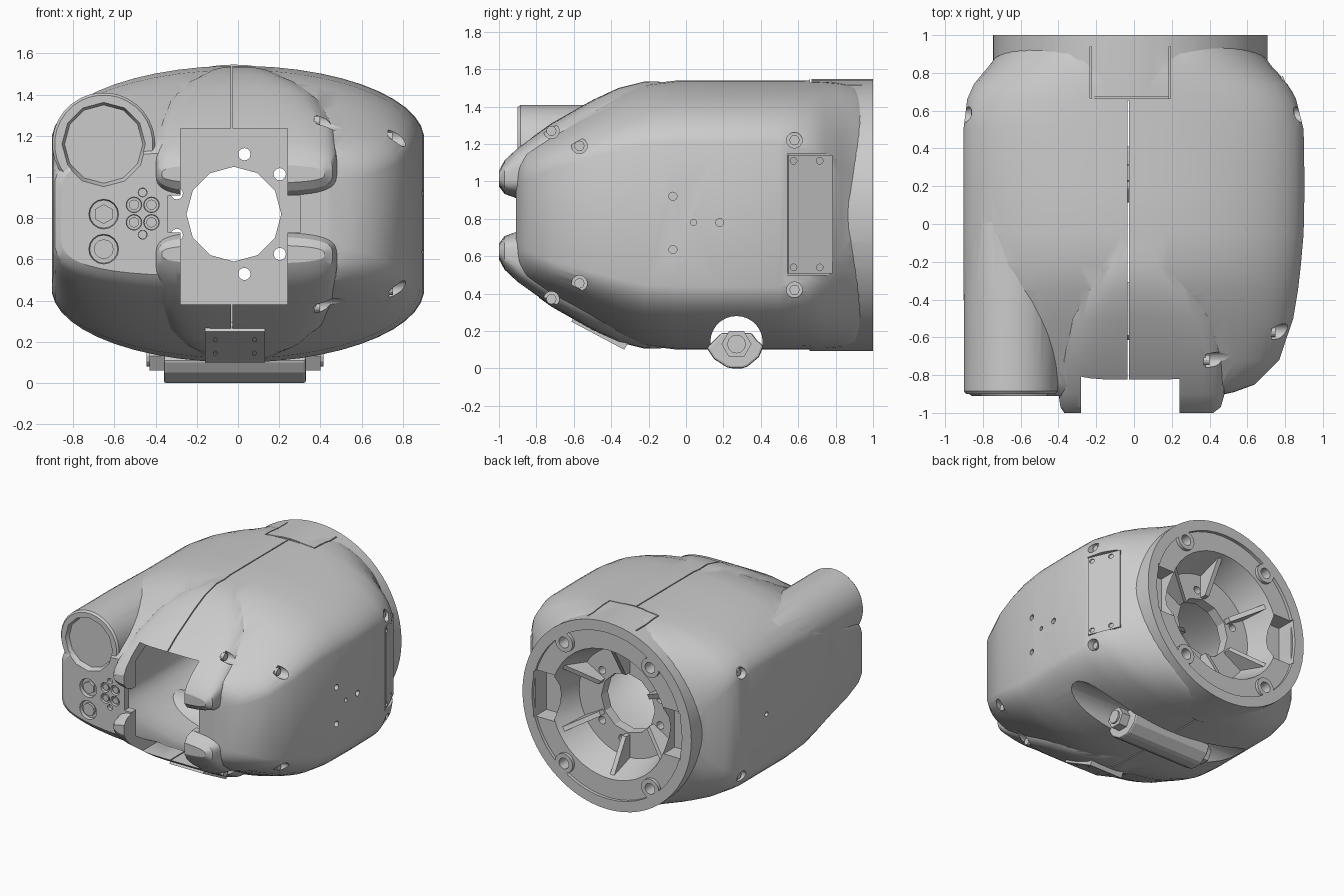
import bpy, bmesh
from math import pi, cos, sin, copysign, radians
from mathutils import Matrix, Vector

if "Cube" in bpy.data.objects:
    bpy.data.objects.remove(bpy.data.objects["Cube"])

CX, CZ = -0.02, 0.82          # axis of the rear flange


def finish(name, bm, smooth=True):
    bmesh.ops.recalc_face_normals(bm, faces=bm.faces)
    me = bpy.data.meshes.new(name)
    bm.to_mesh(me)
    bm.free()
    ob = bpy.data.objects.new(name, me)
    bpy.context.collection.objects.link(ob)
    if smooth:
        shade(ob)
    return ob


def shade(ob, angle=28):
    bpy.ops.object.select_all(action='DESELECT')
    ob.select_set(True)
    bpy.context.view_layer.objects.active = ob
    bpy.ops.object.shade_smooth_by_angle(angle=radians(angle))


def box(name, x0, x1, y0, y1, z0, z1, rot=None):
    bm = bmesh.new()
    mid = Vector(((x0 + x1) / 2, (y0 + y1) / 2, (z0 + z1) / 2))
    m = Matrix.Translation(mid) @ (rot or Matrix()) @ Matrix.Diagonal((x1 - x0, y1 - y0, z1 - z0, 1))
    bmesh.ops.create_cube(bm, size=1, matrix=m)
    return finish(name, bm, False)


def cyl(name, axis, c, r, depth, n=16, r2=None):
    bm = bmesh.new()
    rot = {'X': Matrix.Rotation(pi / 2, 4, 'Y'), 'Y': Matrix.Rotation(pi / 2, 4, 'X')}[axis]
    bmesh.ops.create_cone(bm, cap_ends=True, segments=n, radius1=r, radius2=r if r2 is None else r2,
                          depth=depth, matrix=Matrix.Translation(c) @ rot)
    return finish(name, bm)


def prism(name, pts, x0, x1, m=None):
    """Extrude a (y, z) outline along x."""
    bm = bmesh.new()
    a, b = [[bm.verts.new((x, y, z)) for y, z in pts] for x in (x0, x1)]
    bm.faces.new(a)
    bm.faces.new(b)
    for i in range(len(pts)):
        j = (i + 1) % len(pts)
        bm.faces.new((a[i], a[j], b[j], b[i]))
    if m:
        bm.transform(m)
    return finish(name, bm, False)


def loft(name, sections, inset=0, n=48, cx=0):
    """Skin sections (y, left, right, bottom, top, power, flat share of the side)."""
    bm = bmesh.new()
    rings = []
    for y, l, r, zb, zt, p, h in sections:
        ring = []
        for i in range(n):
            c, s = cos(2 * pi * (i + .5) / n), sin(2 * pi * (i + .5) / n)
            w = (r if c > 0 else l) - inset
            x = cx + w * copysign(abs(c) ** (2 / p), c)
            rise = copysign(h + (1 - h) * abs(s) ** (2 / p), s)
            ring.append(bm.verts.new((x, y, (zb + zt) / 2 + ((zt - zb) / 2 - inset) * rise)))
        rings.append(ring)
    for a, b in zip(rings, rings[1:]):
        for i in range(n):
            bm.faces.new((a[i], a[(i + 1) % n], b[(i + 1) % n], b[i]))
    bm.faces.new(rings[0])
    bm.faces.new(rings[-1])
    return finish(name, bm)


def boolean(ob, tool, op='DIFFERENCE'):
    mod = ob.modifiers.new('b', 'BOOLEAN')
    mod.operation, mod.object, mod.solver = op, tool, 'EXACT'
    bpy.context.view_layer.objects.active = ob
    bpy.ops.object.modifier_apply(modifier=mod.name)
    bpy.data.objects.remove(tool)


# Main housing skin
S = [(-.91, .86, .44, .52, 1.12, 3.2, .3), (-.89, .89, .53, .49, 1.15, 2.8, .4),
     (-.85, .90, .64, .45, 1.19, 2.5, .45), (-.72, .90, .77, .37, 1.265, 2.3, .5),
     (-.5, .90, .845, .25, 1.395, 2.1, .5), (-.35, .905, .87, .17, 1.475, 2, .5),
     (-.22, .905, .885, .12, 1.52, 2, .5), (-.05, .905, .9, .1, 1.54, 2, .5),
     (.2, .905, .905, .1, 1.54, 2, .5), (.5, .905, .9, .1, 1.54, 2, .5),
     (.66, .885, .86, .1, 1.54, 2.02, .45), (.74, .85, .82, .1, 1.54, 2.08, .36),
     (.83, .775, .735, .105, 1.535, 2.15, .22), (.90, .72, .68, .115, 1.525, 2.3, .07),
     (.94, .69, .65, .14, 1.50, 2.4, 0), (.95, .62, .58, .2, 1.44, 2.4, 0)]
body = loft('housing', S)

# Upper and lower nose lobes, mirrored about the axis
L = [(-1, .37, .42, .97, 1.06, 3, 0), (-.97, .39, .46, .93, 1.115, 3.5, 0), (-.9, .40, .48, .905, 1.18, 4, 0),
     (-.72, .40, .48, .9, 1.31, 4, 0), (-.5, .38, .45, .9, 1.435, 3.5, 0), (-.36, .34, .39, .9, 1.50, 3, 0),
     (-.22, .27, .30, .9, 1.535, 2.7, 0), (-.02, .15, .15, .9, 1.53, 2.5, 0)]
for tag, sec in (('upper', L), ('lower', [(y, l, r, 1.64 - t, 1.64 - b, p, h) for y, l, r, b, t, p, h in L])):
    boolean(body, loft(tag + '_lobe', sec), 'UNION')

# Lens tube fading into the side, and rear flange
T = [(-.9, .238, .238, .922, 1.398, 2, 0), (-.885, .25, .25, .91, 1.41, 2, 0), (-.4, .25, .25, .91, 1.41, 2, 0),
     (0, .235, .25, .91, 1.405, 2, 0), (.35, .16, .2, .91, 1.33, 2, 0)]
boolean(body, loft('lens_tube', T, 0, 32, -.652), 'UNION')
boolean(body, cyl('flange', 'Y', (CX, .83, CZ), .726, .34, 64), 'UNION')

# Hollow interior, keeping an arch over the cross bar
cavity = loft('cavity', [s for s in S if -.86 < s[0] < .67], .07)
boolean(cavity, cyl('arch', 'X', (0, .27, .13), .2, 2.2, 32))
boolean(body, cavity)

# Front opening, side notches, bar groove, shell seam
boolean(body, box('c', -.28, .24, -1.1, -.2, .38, 1.235))
boolean(body, box('c', -.34, .30, -1.1, -.6, .73, .91))
boolean(body, cyl('c', 'X', (0, .27, .14), .14, 2.2, 28))
boolean(body, box('c', -.034, -.026, -1.1, .655, -.1, 1.7))

# Tongue outline on top at the rear
boolean(body, box('c', -.23, .19, .664, .672, 1.52, 1.6))
for x in (-.23, .19):
    boolean(body, box('c', x - .004, x + .004, .664, .94, 1.48, 1.6))

# Rear flange recess, pockets, hub bore and bolt holes
boolean(body, cyl('c', 'Y', (CX, .86, CZ), .5, .24, 40, .42))
boolean(body, cyl('c', 'Y', (CX, 1.0, CZ), .645, .05, 48))
for s in (-1, 1):
    x = CX + s * .55
    boolean(body, box('c', x - .08, x + .08, .84, 1.1, CZ - .18, CZ + .18))
boolean(body, cyl('c', 'Y', (CX, .7, CZ), .23, .3, 12))
for a in (80, 41, -41, -80, 160, 200):
    a = radians(a)
    boolean(body, cyl('c', 'Y', (CX + .295 * cos(a), .7, CZ + .295 * sin(a)), .03, .3, 12))

# Hub ribs and flange bosses
for k in range(6):
    m = Matrix.Translation((CX, 0, CZ)) @ Matrix.Rotation(k * pi / 3, 4, 'Y')
    prism('hub_rib', [(.73, .24), (.79, .24), (.95, .51), (.73, .51)], -.018, .018, m)
for sx in (-1, 1):
    for sz in (-1, 1):
        c = (CX + sx * .37, .985, CZ + sz * .47)
        boss = cyl('flange_boss', 'Y', c, .075, .03, 20)
        boolean(boss, cyl('c', 'Y', c, .042, .1, 14))
        boolean(body, cyl('c', 'Y', c, .042, .2, 14))
        shade(boss)

# Lens recess and control panel recesses on the front
boolean(body, cyl('c', 'Y', (-.652, -.9, 1.16), .19, .06, 12, .215))
for x, z, r in ((-.652, .82, .08), (-.652, .65, .08), (-.505, .865, .042), (-.42, .865, .042),
                (-.505, .78, .042), (-.42, .78, .042), (-.463, .925, .024), (-.463, .72, .024)):
    boolean(body, cyl('c', 'Y', (x, -.92, z), r * .85, .07, 16, r))
    if r > .03:
        cyl('panel_button', 'Y', (x, -.89, z), r * .6, .03, 6 if z > .7 and r > .05 else 12)

# Flat seat and cover plate on the right side
swing = (Matrix.Translation((.829, .66, 0)) @ Matrix.Rotation(radians(23), 4, 'Z')
         @ Matrix.Translation((-.87, -.66, 0)))
seat = box('c', .87, 1.07, .525, .797, .5, 1.15)
seat.data.transform(swing)
boolean(body, seat)
cover = box('side_cover', .85, .88, .533, .789, .508, 1.142)
cover.data.transform(swing)
for y in (.575, .715):
    for z in (.54, 1.11):
        boolean(cover, cyl('c', 'X', (.86, y, z), .018, .14, 12))

# Side screw pockets with screws, and small side holes
spots = [(1, y, z, .042) for y, z in ((.58, 1.22), (.58, .42), (-.57, 1.19), (-.57, .455),
                                      (-.72, 1.27), (-.72, .37))]
spots += [(1, -.07, .92, .022), (1, -.07, .635, .022), (1, .18, .78, .022), (1, .04, .78, .016)]
spots += [(-1, .58, 1.22, .042), (-1, .58, .42, .042), (-1, .3, .8, .018)]
for s, y, z, r in spots:
    hit, loc, nor, _ = body.ray_cast(Vector((s * 2, y, z)), Vector((-s, 0, 0)))
    if hit:
        x = loc.x
        boolean(body, cyl('c', 'X', (x + s * .06, y, z), r, .2, 16))
        if r > .04:
            cyl('side_screw', 'X', (x - s * .035, y, z), r * .65, .03, 12)
shade(body)

# Cross bar under the housing with hex ends
bar = prism('cross_bar', [(.11, .11), (.15, .05), (.22, .005), (.25, 0), (.3, 0), (.33, .01), (.39, .06),
                          (.415, .12), (.38, .15), (.35, .19), (.19, .19), (.14, .14)], -.36, .33)
bev = bar.modifiers.new('bevel', 'BEVEL')
bev.width, bev.segments = .012, 2
cyl('bar_nut', 'X', (-.015, .27, .13), .08, .83, 6)
cyl('bar_bolt', 'X', (-.015, .27, .13), .05, .86, 12)

# Small plate on the lower front slope
plate = box('lower_plate', -.16, .13, -.62, -.30, .172, .222, Matrix.Rotation(-radians(28), 4, 'X'))
for x in (-.11, .08):
    for y, z in ((-.52, .21), (-.40, .145)):
        boolean(plate, cyl('c', 'Y', (x, y, z), .01, .12, 10))
